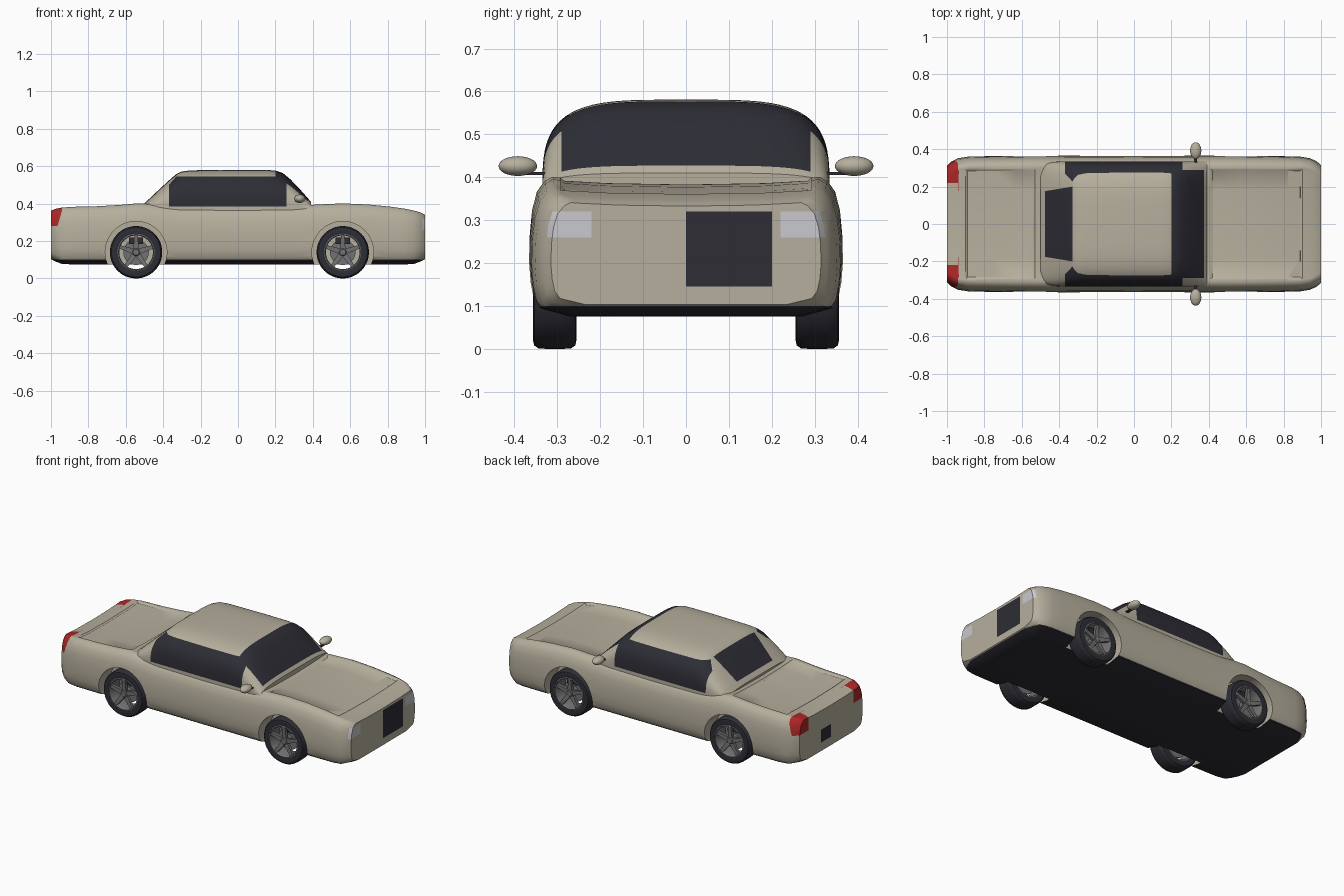
import bpy, bmesh, math
from mathutils import Vector, Matrix

if "Cube" in bpy.data.objects:
    bpy.data.objects.remove(bpy.data.objects["Cube"])


def material(name, rgb):
    m = bpy.data.materials.new(name)
    m.use_nodes = True
    m.diffuse_color = (*rgb, 1)
    m.node_tree.nodes["Principled BSDF"].inputs["Base Color"].default_value = (*rgb, 1)
    return m


PAINT = material("beige paint", (0.47, 0.43, 0.34))
DARK = material("charcoal", (0.026, 0.026, 0.036))
METAL = material("wheel grey", (0.17, 0.17, 0.175))
LAMP = material("headlight white", (0.58, 0.58, 0.62))
RED = material("tail light red", (0.42, 0.02, 0.02))


def smooth(ob, angle=35):
    bpy.ops.object.select_all(action="DESELECT")
    ob.select_set(True)
    bpy.context.view_layer.objects.active = ob
    bpy.ops.object.shade_smooth_by_angle(angle=math.radians(angle))


def make(name, bm, *mats):
    bmesh.ops.recalc_face_normals(bm, faces=bm.faces)
    me = bpy.data.meshes.new(name)
    bm.to_mesh(me)
    bm.free()
    for m in mats:
        me.materials.append(m)
    ob = bpy.data.objects.new(name, me)
    bpy.context.collection.objects.link(ob)
    smooth(ob)
    return ob


def bridge(bm, rings, closed=False):
    n = len(rings[0])
    pairs = list(zip(rings, rings[1:])) + ([(rings[-1], rings[0])] if closed else [])
    for a, b in pairs:
        for i in range(n):
            bm.faces.new((a[i], a[(i + 1) % n], b[(i + 1) % n], b[i]))


def loft(stations, half_section):
    """Skin mirrored half sections along x and cap both ends."""
    bm = bmesh.new()
    rings = []
    for x, *args in stations:
        half = half_section(*args)
        loop = half + [(-y, z) for y, z in reversed(half[1:-1])]
        rings.append([bm.verts.new((x, y, z)) for y, z in loop])
    bridge(bm, rings)
    bm.faces.new(rings[0])
    bm.faces.new(rings[-1])
    return bm


def lathe(name, profile, centre, mat, closed=True, steps=48):
    """Revolve (radius, y) points about a y axis."""
    bm = bmesh.new()
    rings = [[bm.verts.new((centre[0] + r * math.cos(math.tau * i / steps), centre[1] + y,
                            centre[2] + r * math.sin(math.tau * i / steps)))
              for i in range(steps)] for r, y in profile]
    bridge(bm, rings, closed)
    if not closed:
        bm.faces.new(rings[0])
        bm.faces.new(rings[-1])
    return make(name, bm, mat)


def box(bm, centre, size):
    m = Matrix.Translation(centre) @ Matrix.Diagonal((*size, 1))
    return bmesh.ops.create_cube(bm, size=1, matrix=m)["verts"]


def cut(bm, point, normal, test):
    """Score the faces passing the test along a plane."""
    faces = [f for f in bm.faces if test(f.calc_center_median())]
    geom = {g for f in faces for g in (*f.verts, *f.edges)} | set(faces)
    bmesh.ops.bisect_plane(bm, geom=list(geom), dist=1e-5, plane_co=point, plane_no=normal)


def cut_axis(bm, axis, values, test):
    for v in values:
        n = Vector((0, 0, 0))
        n["xyz".index(axis)] = 1
        cut(bm, n * v, n, test)


# Lower body
BODY_PROFILE = [(0, 0), (.4, 0), (.74, 0), (.93, .06), (.97, .13), (.99, .25), (1, .4), (.995, .6),
                (.98, .76), (.95, .89), (.9, .97), (.85, 1), (.81, .995), (.5, .975), (0, .965)]


def body_section(w, zb, h):
    return [(w * f, zb + (h - zb) * t) for f, t in BODY_PROFILE]


BODY = [(-1, .312, .103, .362), (-.975, .335, .09, .372), (-.94, .352, .077, .379), (-.88, .361, .075, .383),
        (-.75, .363, .075, .386), (-.63, .365, .075, .393), (-.53, .366, .075, .402), (-.44, .366, .075, .396),
        (-.32, .365, .075, .385), (0, .364, .075, .382), (.3, .365, .075, .385), (.42, .366, .075, .395),
        (.56, .366, .075, .401), (.7, .364, .075, .395), (.82, .362, .075, .383), (.89, .36, .075, .373),
        (.94, .352, .077, .363), (.975, .336, .09, .353), (1, .315, .103, .341)]
body = make("body", loft(BODY, body_section), PAINT, DARK, LAMP, RED)

# Wheel wells
AXLES = {"rear": -.545, "front": .56}
SIDES = {"left": 1, "right": -1}
cutters = []
for end, ax in AXLES.items():
    for side, s in SIDES.items():
        c = lathe(f"{end}_{side}_well_cutter", [(.165, s * .25), (.165, s * .45)], (ax, 0, .14), PAINT, False)
        c.hide_render = True
        mod = body.modifiers.new("well", "BOOLEAN")
        mod.object, mod.operation, mod.solver = c, "DIFFERENCE", "EXACT"
        bpy.context.view_layer.objects.active = body
        bpy.ops.object.modifier_apply(modifier=mod.name)
        cutters.append(c)
for c in cutters:
    bpy.data.objects.remove(c)

# Bonnet and boot panels, sunk into the body
bm = bmesh.new()
bm.from_mesh(body.data)
for x0, x1 in ((.41, .9), (-.9, -.53)):
    near = lambda c: x0 - .2 < c.x < x1 + .2 and c.z > .33
    cut_axis(bm, "x", (x0, x1), near)
    cut_axis(bm, "y", (-.293, .293), near)
    panel = [f for f in bm.faces if f.normal.z > .7 and x0 < f.calc_center_median().x < x1
             and abs(f.calc_center_median().y) < .293 and f.calc_center_median().z > .33]
    bmesh.ops.inset_region(bm, faces=panel, thickness=.01, depth=-.007, use_even_offset=True)

# Sill, lamps, grille and number plate painted on the body
cut_axis(bm, "z", (.1,), lambda c: True)
nose = lambda c: c.x > .975
tail = lambda c: c.x < -.92
cut_axis(bm, "y", (-.325, -.22, 0, .2, .22, .325), nose)
cut_axis(bm, "z", (.145, .26, .32), nose)
cut_axis(bm, "x", (.985,), nose)
cut_axis(bm, "y", (-.22, 0, .1, .22), tail)
cut_axis(bm, "z", (.155, .235, .28), tail)
SLANT = Vector((1, 0, -.29))
cut(bm, Vector((-.965, 0, .28)), SLANT, tail)
for f in bm.faces:
    c = f.calc_center_median()
    a = abs(c.y)
    if c.z < .1 and (a < .25 or f.normal.z < -.05 or abs(c.x) > .72):
        f.material_index = 1
    elif c.x > .999 and 0 < c.y < .2 and .145 < c.z < .32:
        f.material_index = 1
    elif c.x > .985 and .22 < a < .325 and .26 < c.z < .32:
        f.material_index = 2
    elif c.x < -.999 and 0 < c.y < .1 and .155 < c.z < .235:
        f.material_index = 1
    elif c.x < -.92 and a > .22 and c.z > .28 and (c - Vector((-.965, 0, .28))).dot(SLANT) < 0:
        f.material_index = 3
bm.to_mesh(body.data)
bm.free()
smooth(body)


# Cabin with painted glass
def cabin_section(w, h):
    arc = [i * math.pi / 36 for i in range(19)]
    return [(0, .36)] + [(w * max(0, math.cos(t)) ** .5 if i < 18 else 0,
                          .36 + (h - .36) * math.sin(t) ** .57) for i, t in enumerate(arc)]


CABIN = [(-.5, .3, .403), (-.47, .325, .43), (-.42, .333, .477), (-.37, .335, .523), (-.33, .335, .558),
         (-.3, .335, .572), (-.25, .335, .578), (0, .335, .581), (.15, .335, .58), (.2, .335, .577),
         (.24, .335, .563), (.28, .335, .53), (.34, .335, .467), (.39, .335, .41)]
bm = loft(CABIN, cabin_section)
cut_axis(bm, "x", (-.475, -.37, -.33, .2, .26, .375), lambda c: True)
cut_axis(bm, "z", (.385, .51, .545), lambda c: abs(c.y) > .15 and c.x > -.38)
cut_axis(bm, "y", (-.29, .29), lambda c: c.x > .2)
cut(bm, (-.37, 0, .5), (-1.125, 0, 1), lambda c: -.37 < c.x < -.33)
for s in (1, -1):
    cut(bm, (-.33, s * .2, 0), (-.167, s, 0), lambda c: c.x < -.33)
bm.normal_update()
for f in bm.faces:
    c = f.calc_center_median()
    a = abs(c.y)
    screen = .2 < c.x < .375 and (a < .29 or c.z > .51) and c.z > .4
    side = (-.37 < c.x < .26 and a > .2 and .385 < c.z < .545
            and c.z - .5 < (c.x + .37) * 1.125)
    back = -.475 < c.x < -.33 and a < .2 + (c.x + .33) * .167 and c.z > .4
    f.material_index = int(screen or side or back)
make("cabin", bm, PAINT, DARK)

# Door mirrors
for side, s in SIDES.items():
    bm = bmesh.new()
    bmesh.ops.create_uvsphere(bm, u_segments=24, v_segments=14, radius=1, matrix=Matrix.Translation(
        (.33, s * .392, .426)) @ Matrix.Diagonal((.03, .045, .023, 1)))
    make(f"{side}_mirror", bm, PAINT)
    bm = bmesh.new()
    box(bm, (.33, s * .35, .409), (.016, .07, .007))
    make(f"{side}_mirror_stalk", bm, DARK)

# Wheels
TYRE = [(.099, -.048), (.118, -.051), (.132, -.048), (.139, -.038), (.14, -.02), (.14, .02),
        (.139, .038), (.132, .048), (.118, .051), (.099, .048)]
RIM = [(.1, -.045), (.1, .047), (.094, .049), (.09, .042), (.09, -.045)]
for end, ax in AXLES.items():
    for side, s in SIDES.items():
        hub = Vector((ax, s * .306, .14))
        tag = f"{end}_{side}"
        lathe(tag + "_tyre", TYRE, hub, DARK)
        lathe(tag + "_rim", [(r, s * y) for r, y in RIM], hub, METAL)
        lathe(tag + "_brake_disc", [(.068, -s * .02), (.068, -s * .01)], hub, METAL, False)
        lathe(tag + "_hub", [(.024, -s * .02), (.024, s * .036), (.016, s * .044)], hub, METAL, False, 20)
        bm = bmesh.new()
        for k in range(5):
            verts = box(bm, (0, s * .03, .053), (.03, .018, .084))
            for v in verts:
                if v.co.z > .06:
                    v.co.x *= .6
                    v.co.y += s * .006
            bmesh.ops.rotate(bm, verts=verts, matrix=Matrix.Rotation(k * math.tau / 5, 3, "Y"))
        bmesh.ops.translate(bm, verts=bm.verts, vec=hub)
        make(tag + "_spokes", bm, METAL)
        bm = bmesh.new()
        box(bm, hub + Vector((0, -s * .008, .062)), (.075, .04, .034))
        make(tag + "_brake_caliper", bm, DARK)
